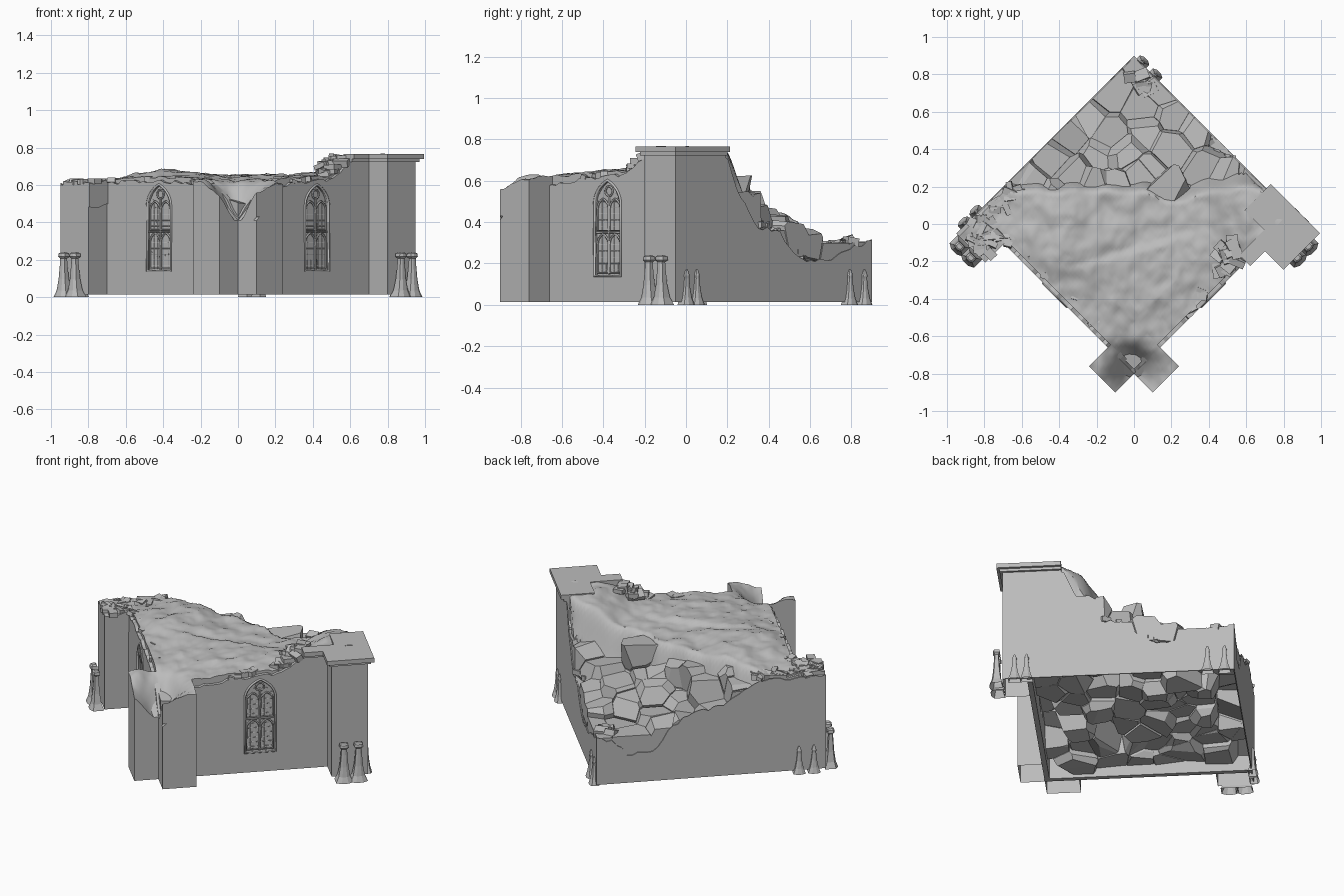
import bpy, bmesh, math, random
from mathutils import Vector, Matrix, noise

random.seed(4)
if "Cube" in bpy.data.objects:
    bpy.data.objects.remove(bpy.data.objects["Cube"])

stone = bpy.data.materials.new("grey_stone")
stone.use_nodes = True
GREY = (0.5, 0.5, 0.5, 1)
stone.diffuse_color = GREY
stone.node_tree.nodes["Principled BSDF"].inputs["Base Color"].default_value = GREY

FRONT, BACK, OUT, BASE = 0.566, 0.636, 0.707, 0.015
R = math.sqrt(0.5)


def world(a, b, z):
    """Plan coordinates run along the walls, turned 45 degrees."""
    return Vector(((a - b) * R, (a + b) * R, z))


# Each side maps (along, outward, height) to world space
SIDES = {
    "front_right": lambda s, d, z: world(s, -FRONT - d, z),
    "front_left": lambda s, d, z: world(-FRONT - d, s, z),
    "back_right": lambda s, d, z: world(BACK + d, s, z),
    "back_left": lambda s, d, z: world(s, BACK + d, z),
}


def finish(bm, name, smooth=False):
    bmesh.ops.recalc_face_normals(bm, faces=bm.faces)
    mesh = bpy.data.meshes.new(name)
    bm.to_mesh(mesh)
    bm.free()
    mesh.materials.append(stone)
    ob = bpy.data.objects.new(name, mesh)
    bpy.context.collection.objects.link(ob)
    if smooth:
        bpy.ops.object.select_all(action="DESELECT")
        ob.select_set(True)
        bpy.context.view_layer.objects.active = ob
        bpy.ops.object.shade_smooth_by_angle(angle=math.radians(40))
    return ob


def slab(bm, side, outline, d0, d1):
    """Upright plate: an (along, height) outline given depth."""
    rings = [[bm.verts.new(SIDES[side](s, d, z)) for s, z in outline] for d in (d0, d1)]
    for ring in rings:
        bm.faces.new(ring)
    n = len(outline)
    for i in range(n):
        j = (i + 1) % n
        bm.faces.new((rings[0][i], rings[0][j], rings[1][j], rings[1][i]))


def lerp_profile(profile, s):
    for (s0, z0), (s1, z1) in zip(profile, profile[1:]):
        if s <= s1:
            return z0 + (z1 - z0) * (s - s0) / (s1 - s0)
    return profile[-1][1]


def ragged(profile, jitter, steps=45):
    s0, s1 = profile[0][0], profile[-1][0]
    top = []
    for i in range(steps + 1):
        s = s0 + (s1 - s0) * i / steps
        top.append((s, lerp_profile(profile, s) + random.uniform(-jitter, jitter)))
    return [(s0, BASE)] + top + [(s1, BASE)]


def lancet(cx, w, z0, zs, k=0.75, n=8):
    """Pointed arch outline."""
    arc = [(w - 2 * w * math.cos(t), zs + 2 * w * k * math.sin(t))
           for t in (math.pi / 3 * i / n for i in range(n + 1))]
    left = [(cx + x, z) for x, z in arc]
    right = [(cx - x, z) for x, z in reversed(arc[:-1])]
    return [(cx - w, z0)] + left + right + [(cx + w, z0)]


# Walls with broken tops
TOPS = {
    "front_right": [(-FRONT, .42), (-.45, .55), (-.3, .59), (0, .62), (.15, .63), (.22, .68), (.28, .72), (BACK, .72)],
    "front_left": [(-FRONT, .42), (-.45, .56), (-.3, .6), (0, .62), (.2, .62), (BACK, .6)],
    "back_right": [(-OUT, .72), (-.353, .72), (-.28, .55), (-.2, .45), (-.14, .37), (0, .36),
                   (.07, .27), (.17, .22), (.33, .21), (.43, .26), (BACK, .31)],
    "back_left": [(-OUT, .6), (-.33, .6), (-.24, .55), (-.1, .46), (.1, .42), (.22, .32),
                  (.3, .2), (.45, .19), (.53, .28), (BACK, .31)],
}
WIN = 0.03
for side, top in TOPS.items():
    front = side.startswith("front")
    bm = bmesh.new()
    slab(bm, side, ragged(top, 0.01), -0.03 if front else -0.006, 0)
    wall = finish(bm, side + "_wall")
    if front:
        # Window opening
        bm = bmesh.new()
        slab(bm, side, lancet(WIN, .088, .145, .485), -0.06, 0.05)
        cutter = finish(bm, side + "_window_cutter")
        mod = wall.modifiers.new("opening", "BOOLEAN")
        mod.operation, mod.object, mod.solver = "DIFFERENCE", cutter, "EXACT"
        bpy.context.view_layer.objects.active = wall
        bpy.ops.object.modifier_apply(modifier="opening")
        bpy.data.objects.remove(cutter)


# Tracery windows
def bars(name, side, paths, d, radius):
    cu = bpy.data.curves.new(name, "CURVE")
    cu.dimensions, cu.bevel_depth, cu.bevel_resolution = "3D", radius, 1
    for path, closed in paths:
        sp = cu.splines.new("POLY")
        sp.points.add(len(path) - 1)
        for p, (s, z) in zip(sp.points, path):
            p.co = (*SIDES[side](s, d, z), 1)
        sp.use_cyclic_u = closed
    tmp = bpy.data.objects.new(name, cu)
    mesh = bpy.data.meshes.new_from_object(tmp)
    bpy.data.objects.remove(tmp)
    bm = bmesh.new()
    bm.from_mesh(mesh)
    finish(bm, name)


for side in ("front_right", "front_left"):
    bm = bmesh.new()
    slab(bm, side, lancet(WIN, .09, .14, .485), -0.026, -0.018)
    finish(bm, side + "_window_pane")
    bars(side + "_window_frame", side, [(lancet(WIN, .09, .14, .485), True)], 0, 0.007)
    lights = [(lancet(WIN + x, .037, z0, zs), True)
              for x in (-.041, .041) for z0, zs in ((.155, .295), (.36, .465))]
    ring = [(WIN + .024 * math.cos(i * math.pi / 6), .55 + .024 * math.sin(i * math.pi / 6)) for i in range(12)]
    mullions = [([(WIN, .145), (WIN, .53)], False), ([(WIN - .088, .35), (WIN + .088, .35)], False)]
    bars(side + "_window_tracery", side, lights + mullions + [(ring, True)], -0.01, 0.005)
    leads = [([(WIN - .08, .17 + .03 * i), (WIN + .08, .17 + .03 * i)], False) for i in range(12)]
    leads += [([(WIN + x, .15), (WIN + x, .5)], False) for x in (-.054, -.028, .028, .054)]
    bars(side + "_window_leads", side, leads, -0.017, 0.002)

# Hollow buttresses, open underneath
for side, height in (("front_right", .72), ("front_left", .6)):
    for place, top in (("outer", [(.424, height), (BACK, height)]),
                       ("front", [(-FRONT, .41), (-.46, .51), (-.368, .555)])):
        bm = bmesh.new()
        slab(bm, side, ragged(top, 0, 6), 0, OUT - FRONT)
        under = [f for f in bm.faces if all(v.co.z < BASE + .001 for v in f.verts)]
        bmesh.ops.delete(bm, geom=under, context="FACES_ONLY")
        finish(bm, side + "_" + place + "_buttress")

# Tower head and stepped cornice
bm = bmesh.new()
for z0, z1, o in ((.6, .722, 0), (.722, .738, .015), (.738, .765, .032)):
    for start, d0, d1 in ((.28, -.05, o), (.47, -.2, -.05), (.424 - o, 0, .141 + o)):
        slab(bm, "front_right", [(start, z0), (start, z1), (BACK + o, z1), (BACK + o, z0)], d0, d1)
finish(bm, "tower_cornice")

# Flared feet at the wall ends: capped posts and small spires
POST = ((.05, 0), (.034, .15), (.024, .4), (.018, .7), (.016, .86), (.026, .9), (.024, .97), (.014, 1))
SPIRE = ((.036, 0), (.024, .2), (.016, .45), (.011, .75), (.013, .84), (.004, 1))


def foot(bm, side, s, d, h, shape):
    rings = [[bm.verts.new(SIDES[side](s + r * x, d + r * y * .8, h * t))
              for x, y in ((-1, -1), (1, -1), (1, .6), (.4, 1), (-.4, 1), (-1, .6))] for r, t in shape]
    for lo, hi in zip(rings, rings[1:]):
        for i in range(6):
            bm.faces.new((lo[i], lo[i - 1], hi[i - 1], hi[i]))
    bm.faces.new(rings[-1])


for side, spots, d, h, shape in (
        ("front_right", (.49, .575), .18, .24, POST), ("front_left", (.49, .575), .18, .24, POST),
        ("back_right", (-.636, -.566, .481, .58), .006, .17, SPIRE), ("back_left", (-.637, -.55), .006, .17, SPIRE)):
    bm = bmesh.new()
    for s in spots:
        foot(bm, side, s, d, h, shape)
    finish(bm, side + "_feet")


# Drifted ground filling the ruin
def step(e0, e1, v):
    t = min(max((v - e0) / (e1 - e0), 0), 1)
    return t * t * (3 - 2 * t)


def bump(x, y, cx, cy, rx, ry):
    return math.exp(-((x - cx) / rx) ** 2 - ((y - cy) / ry) ** 2)


def drift(x, y):
    z = .615 + .04 * step(-.9, -.1, y) - .025 * step(-.75, -.92, y)
    z += .035 * bump(x, y, -.32, -.1, .17, .14) - .2 * bump(x, y, 0, -.8, .1, .13)
    z += .1 * step(.35, .62, x) * step(-.3, -.05, y)
    z -= .02 * step(-.02, .02, y + .14 - .3 * x) * step(.4, .2, abs(x))
    z -= .035 * step(.45, .75, -x)
    edge = .17 + .05 * noise.noise((x * 6, 0, 3)) - .06 * bump(x, 0, .2, 0, .15, 1)
    z -= .25 * step(edge, edge + .12, y)
    return z + .02 * noise.fractal((x * 7, y * 7, 1), 1, 2, 4)


def on_plan(a, b):
    lo, hi = min(a, b), max(a, b)
    return lo > -.545 or (lo > -OUT and (-FRONT < hi < -.368 or .424 < hi < BACK and b > a))


N = 80
xs = sorted([-OUT + (BACK - .02 + OUT) * i / N for i in range(N + 1)] + [-FRONT, -.545, -.368])
bm = bmesh.new()
grid = [[bm.verts.new(world(a, b, drift((a - b) * R, (a + b) * R))) for b in xs] for a in xs]
for i in range(len(xs) - 1):
    for j in range(len(xs) - 1):
        a, b = (xs[i] + xs[i + 1]) / 2, (xs[j] + xs[j + 1]) / 2
        if on_plan(a, b) and (a + b) * R < .27:
            bm.faces.new((grid[i][j], grid[i + 1][j], grid[i + 1][j + 1], grid[i][j + 1]))
bmesh.ops.delete(bm, geom=[v for v in bm.verts if not v.link_faces], context="VERTS")
rim = bmesh.ops.extrude_edge_only(bm, edges=[e for e in bm.edges if e.is_boundary])
bmesh.ops.translate(bm, vec=(0, 0, -.13), verts=[v for v in rim["geom"] if isinstance(v, bmesh.types.BMVert)])
finish(bm, "drifted_ground", True)

# Fractured boulders: cells cut between scattered centres that follow the slope
ROCK = [(-1, .52), (.08, .54), (.16, .62), (.22, .56), (.3, .47), (.45, .39), (.6, .33), (1, .28)]
STEP = 0.155
kept, sites = [], []
for i in range(8):
    for j in range(8):
        a, b = [-.5 + STEP * n + random.uniform(-.065, .065) for n in (i, j)]
        z = lerp_profile(ROCK, (a + b) * R) + .08
        for k in range(5):
            c = Vector((a + random.uniform(-.02, .02), b + random.uniform(-.02, .02),
                        z - .155 * k + random.uniform(-.035, .035)))
            sites.append(c)
            if k and c.z > .13:
                kept.append(c)
bm = bmesh.new()
for c in kept:
    cell = bmesh.new()
    box = Matrix.Translation((.04, .04, .4)) @ Matrix.Diagonal((1.18, 1.18, .7, 1))
    bmesh.ops.create_cube(cell, size=1, matrix=box)
    for o in sorted(sites, key=lambda p: (p - c).length)[1:45]:
        cut = bmesh.ops.bisect_plane(cell, geom=cell.verts[:] + cell.edges[:] + cell.faces[:],
                                     plane_co=(c + o) / 2, plane_no=o - c, clear_outer=True)
        rim = [e for e in cut["geom_cut"] if isinstance(e, bmesh.types.BMEdge)]
        if rim:
            bmesh.ops.contextual_create(cell, geom=rim)
    lift = random.uniform(-.015, .015)
    new = {v: bm.verts.new(world(v.co.x, v.co.y, v.co.z + lift)) for v in cell.verts}
    for f in cell.faces:
        bm.faces.new([new[v] for v in f.verts])
    cell.free()
finish(bm, "fractured_boulders")


# Loose masonry on the broken edges
def rubble(name, count, spot, small, large):
    bm = bmesh.new()
    for _ in range(count):
        size = [random.uniform(small, large) * k for k in (1.3, .9, .6)]
        turn = Matrix.Rotation(random.uniform(0, 6.3), 4, "Z") @ Matrix.Rotation(random.uniform(-.4, .4), 4, "X")
        bmesh.ops.create_cube(bm, size=1, matrix=Matrix.Translation(spot()) @ turn @ Matrix.Diagonal((*size, 1)))
    finish(bm, name)


def along(side, s0, s1, d0, d1, lift):
    def spot():
        s = random.uniform(s0, s1)
        return SIDES[side](s, random.uniform(d0, d1), lerp_profile(TOPS[side], s) + lift)
    return spot


rubble("left_corner_rubble", 26, along("front_left", .4, .62, -.05, .12, .01), .025, .055)
rubble("left_back_rubble", 14, along("back_left", -.62, -.3, -.1, -.02, .01), .03, .06)
rubble("front_left_rubble", 12, along("front_left", -.25, .4, -.08, -.02, .012), .025, .05)
rubble("front_right_rubble", 8, along("front_right", -.15, .1, -.08, -.02, .012), .025, .05)
rubble("tower_edge_rubble", 16, along("front_right", .14, .3, -.14, -.03, .02), .04, .08)
rubble("back_right_rubble", 36, along("back_right", -.33, .58, -.11, -.04, .02), .035, .07)
